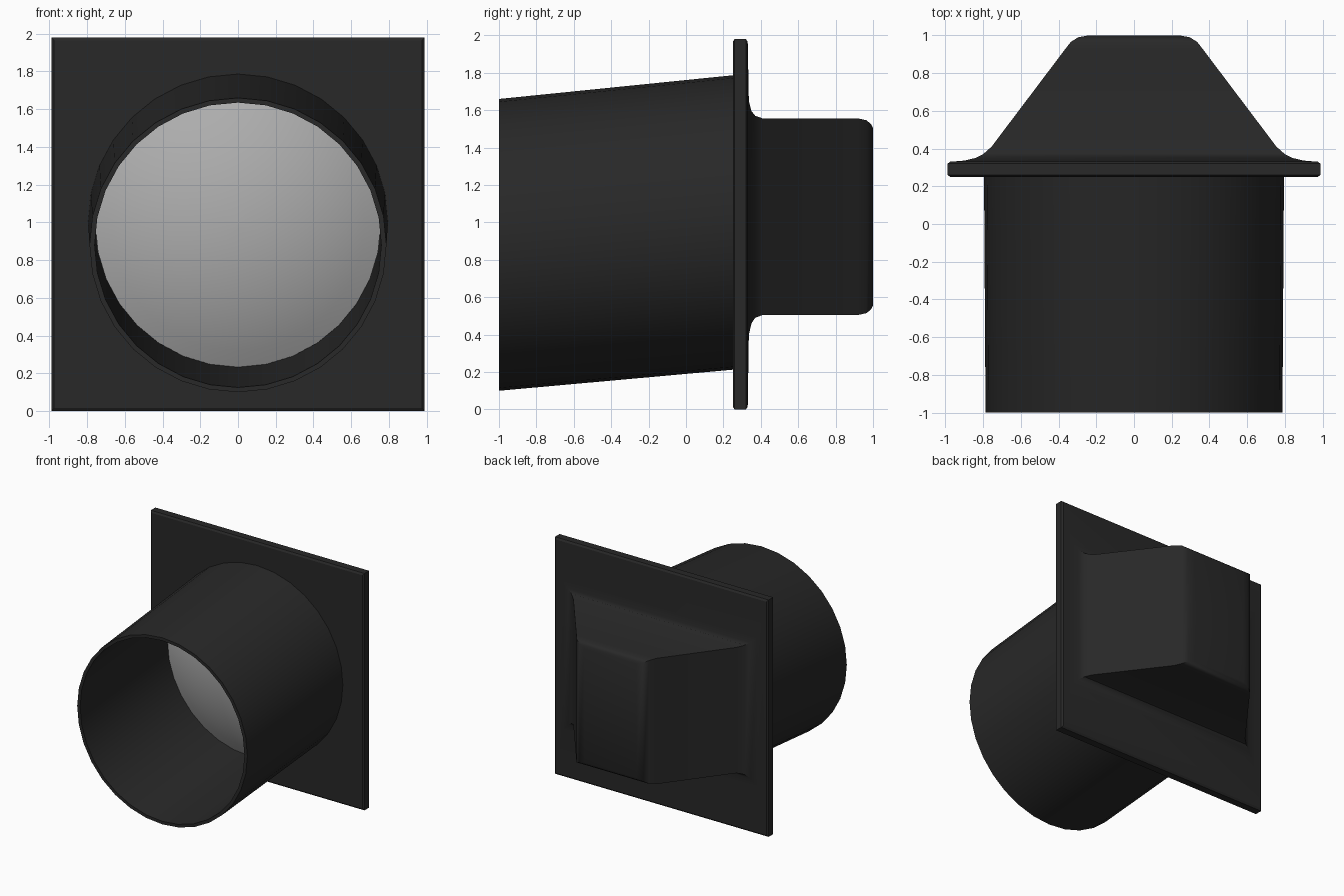
import bpy, bmesh, math

if "Cube" in bpy.data.objects:
    bpy.data.objects.remove(bpy.data.objects["Cube"])

def material(name, rgb):
    m = bpy.data.materials.new(name)
    m.diffuse_color = (*rgb, 1)
    m.use_nodes = True
    m.node_tree.nodes["Principled BSDF"].inputs["Base Color"].default_value = m.diffuse_color
    return m

black = material("matte black", (0.021, 0.021, 0.021))
grey = material("light grey lens", (0.42, 0.42, 0.42))

def loft(name, rings, mat, angle, caps=True, loop=False):
    """Skin consecutive rings of points; optionally cap ends or join last to first."""
    bm = bmesh.new()
    vs = [[bm.verts.new(p) for p in r] for r in rings]
    pairs = list(zip(vs, vs[1:])) + ([(vs[-1], vs[0])] if loop else [])
    for a, b in pairs:
        n = len(a)
        for i in range(n):
            j = (i + 1) % n
            bm.faces.new((a[i], a[j], b[j], b[i]))
    if caps:
        bm.faces.new(vs[0])
        bm.faces.new(vs[-1])
    bmesh.ops.recalc_face_normals(bm, faces=bm.faces)
    me = bpy.data.meshes.new(name)
    bm.to_mesh(me)
    bm.free()
    ob = bpy.data.objects.new(name, me)
    bpy.context.collection.objects.link(ob)
    me.materials.append(mat)
    bpy.ops.object.select_all(action='DESELECT')
    ob.select_set(True)
    bpy.context.view_layer.objects.active = ob
    bpy.ops.object.shade_smooth_by_angle(angle=math.radians(angle))
    return ob

def rect(y, hx, z0, z1):
    return [(-hx, y, z0), (hx, y, z0), (hx, y, z1), (-hx, y, z1)]

def circle(y, r, zc, rz=None, n=32):
    rz = rz or r
    return [(r * math.cos(2 * math.pi * i / n), y, zc + rz * math.sin(2 * math.pi * i / n))
            for i in range(n)]

# Square plate flowing into the tapered rear housing
housing = [
    (0.25, 0.975, 0.015, 1.965), (0.26, 0.988, 0.0, 1.98),
    (0.32, 0.988, 0.0, 1.98), (0.33, 0.975, 0.015, 1.965),
    (0.336, 0.90, 0.40, 1.65), (0.35, 0.84, 0.46, 1.595),
    (0.37, 0.80, 0.49, 1.57), (0.41, 0.755, 0.505, 1.556),
    (0.92, 0.37, 0.505, 1.556), (0.965, 0.335, 0.515, 1.546),
    (0.99, 0.295, 0.535, 1.525), (1.0, 0.24, 0.555, 1.505)]
loft("housing", [rect(*h) for h in housing], black, 30)

# Sloping round visor with a thin wall
loft("visor", [circle(0.255, 0.795, 1.0, 0.787), circle(-1, 0.787, 0.88, 0.78),
               circle(-1, 0.76, 0.88, 0.755), circle(0.255, 0.76, 1.0, 0.758)],
     black, 30, caps=False, loop=True)

# Domed lens deep inside the visor
R, sag, y_rim = 0.757, 0.2, 0.15
S = (R * R + sag * sag) / (2 * sag)
edge = math.asin(R / S)
rings = [circle(y_rim + 0.02, R, 0.99)]
for k in range(9):
    a = edge * (1 - k / 8) + 0.004 * k / 8
    rings.append(circle(y_rim - sag + S * (1 - math.cos(a)), S * math.sin(a), 0.99))
loft("lens", rings, grey, 30)
